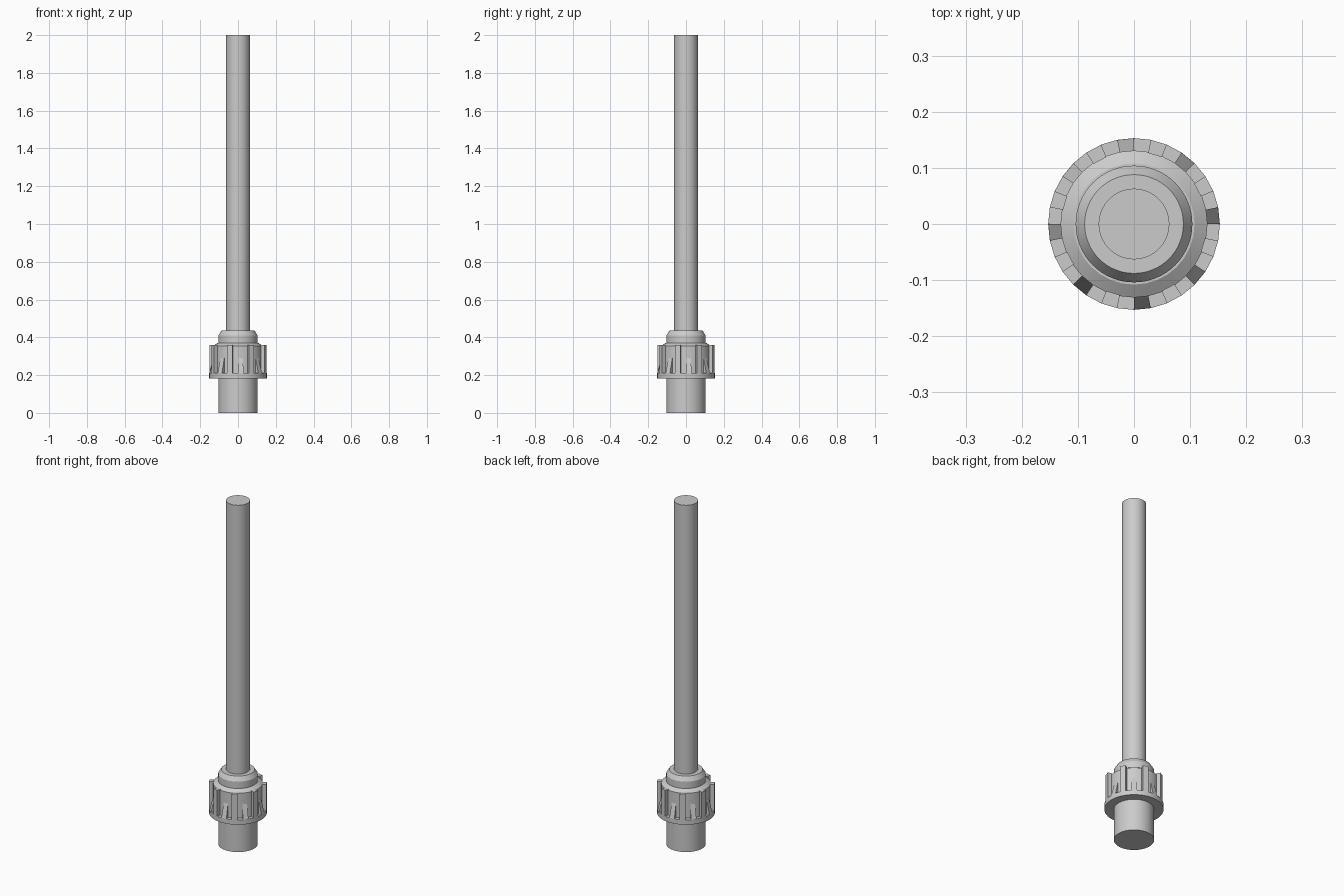
import bpy, bmesh
from math import cos, sin, tau

if "Cube" in bpy.data.objects:
    bpy.data.objects.remove(bpy.data.objects["Cube"])

N = 32  # nut sectors: 8 repeats of 4


def finish(bm, name):
    bmesh.ops.recalc_face_normals(bm, faces=bm.faces[:])
    me = bpy.data.meshes.new(name)
    bm.to_mesh(me)
    bm.free()
    ob = bpy.data.objects.new(name, me)
    bpy.context.collection.objects.link(ob)
    bpy.ops.object.select_all(action='DESELECT')
    ob.select_set(True)
    bpy.context.view_layer.objects.active = ob
    bpy.ops.object.shade_smooth_by_angle(angle=0.5)
    return ob


def lathe(name, profile, seg):
    """Closed turned solid from (radius, z) points, capped at both ends."""
    bm = bmesh.new()
    rings = [[bm.verts.new((r * cos(tau * i / seg), r * sin(tau * i / seg), z))
              for i in range(seg)] for r, z in profile]
    for a, b in zip(rings, rings[1:]):
        for i in range(seg):
            j = (i + 1) % seg
            bm.faces.new((a[i], a[j], b[j], b[i]))
    bm.faces.new(rings[0])
    bm.faces.new(rings[-1])
    return finish(bm, name)


def sectors(name, section, first):
    """Solid from a radial (radius, z) section, swept one sector, 8 times round."""
    bm = bmesh.new()
    for k in range(8):
        ends = []
        for s in (0, 1):
            a = tau * (first + 4 * k + s) / N
            ends.append([bm.verts.new((r * cos(a), r * sin(a), z)) for r, z in section])
        p, q = ends
        for i in range(len(section)):
            j = (i + 1) % len(section)
            bm.faces.new((p[i], p[j], q[j], q[i]))
        bm.faces.new(p)
        bm.faces.new(q)
    return finish(bm, name)


# Long rod
lathe("rod", [(0.063, 0.42), (0.063, 2.0)], 64)

# Lower socket and upper collar with chamfered lip
lathe("socket", [(0.104, 0.0), (0.104, 0.19)], 64)
lathe("collar", [(0.104, 0.355), (0.104, 0.41), (0.088, 0.435)], 64)

# Union nut: flange, body and sloped shoulder
lathe("nut_body", [(0.153, 0.182), (0.153, 0.21), (0.131, 0.21),
                   (0.131, 0.355), (0.108, 0.37)], N)

# Grip ribs and the wedge in the middle of each gap
sectors("grip_ribs", [(0.129, 0.205), (0.153, 0.205), (0.153, 0.36), (0.129, 0.36)], 2)
sectors("gap_wedges", [(0.129, 0.209), (0.153, 0.209), (0.131, 0.29), (0.129, 0.29)], 0)
